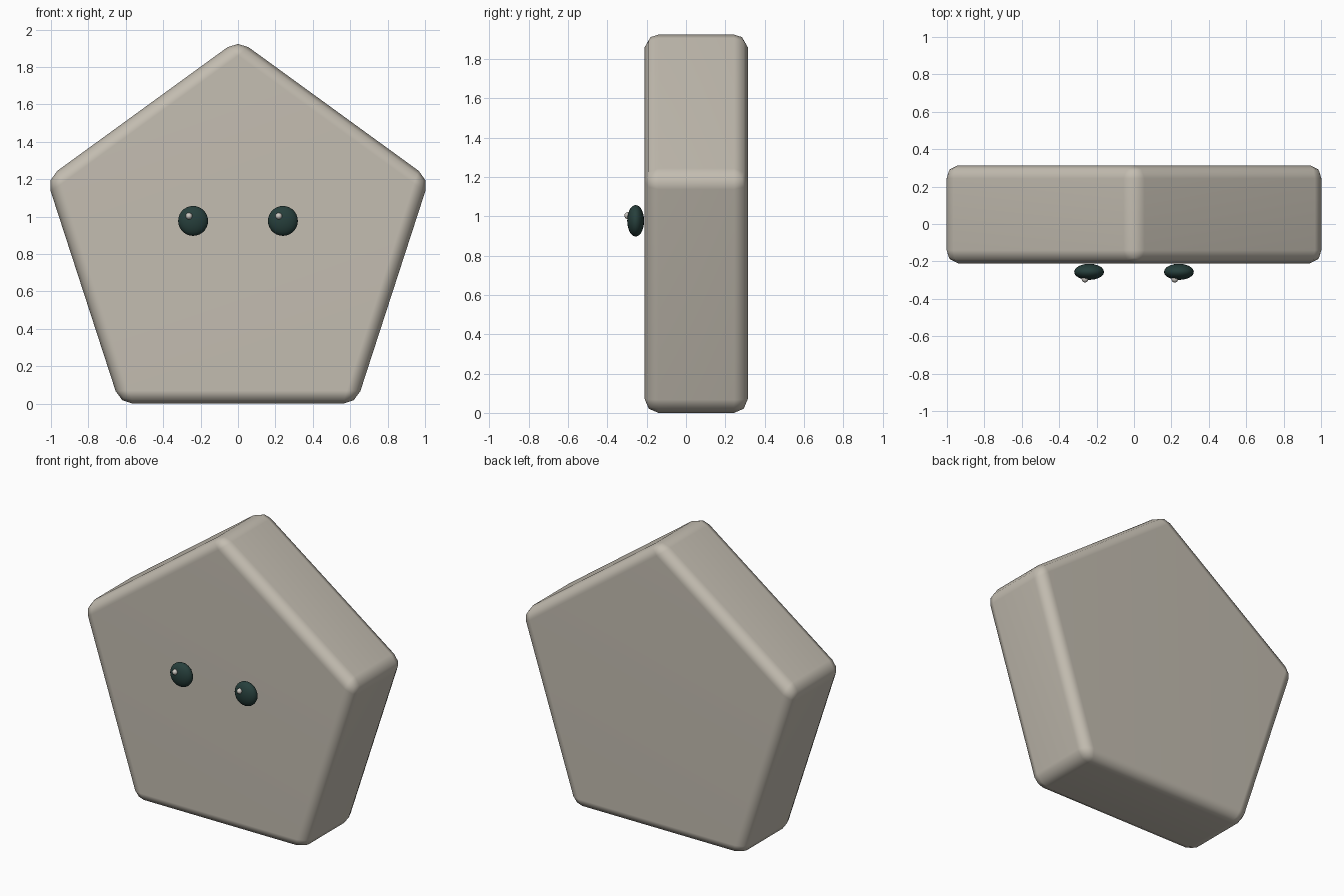
import bpy, bmesh, math

if "Cube" in bpy.data.objects:
    bpy.data.objects.remove(bpy.data.objects["Cube"])

def material(name, rgb):
    m = bpy.data.materials.new(name)
    m.diffuse_color = (*rgb, 1)
    m.use_nodes = True
    m.node_tree.nodes["Principled BSDF"].inputs["Base Color"].default_value = m.diffuse_color
    return m

BODY = material("body_beige", (0.55, 0.51, 0.44))
DARK = material("eye_dark", (0.02, 0.05, 0.045))
LIGHT = material("glint_light", (0.6, 0.58, 0.54))

# Pentagon body, extruded front to back, rounded edges
R, FRONT, BACK = 1.076, -0.21, 0.314
centre_z = R * math.cos(math.pi / 5)
bm = bmesh.new()
ring = []
for i in range(5):
    a = math.pi / 2 + i * math.tau / 5
    ring.append(bm.verts.new((R * math.cos(a), FRONT, centre_z + R * math.sin(a))))
face = bm.faces.new(ring)
ext = bmesh.ops.extrude_face_region(bm, geom=[face])
moved = [v for v in ext["geom"] if isinstance(v, bmesh.types.BMVert)]
bmesh.ops.translate(bm, verts=moved, vec=(0, BACK - FRONT, 0))
bmesh.ops.recalc_face_normals(bm, faces=bm.faces)
mesh = bpy.data.meshes.new("body")
bm.to_mesh(mesh)
bm.free()
mesh.materials.append(BODY)
mesh.shade_smooth()
body = bpy.data.objects.new("body", mesh)
bpy.context.collection.objects.link(body)
bevel = body.modifiers.new("rounded_edges", 'BEVEL')
bevel.width, bevel.segments, bevel.limit_method = 0.07, 2, 'NONE'
body.modifiers.new("flat_face_shading", 'WEIGHTED_NORMAL')

def ball(name, loc, size, mat, segments, rings):
    bpy.ops.mesh.primitive_uv_sphere_add(segments=segments, ring_count=rings, radius=1, location=loc)
    ob = bpy.context.object
    ob.name, ob.scale = name, size
    ob.data.materials.append(mat)
    ob.data.shade_smooth()

# Eyes with small highlights, both highlights on the same side
for side, x in (("left", -0.24), ("right", 0.24)):
    ball(side + "_eye", (x, -0.256, 0.977), (0.08, 0.043, 0.08), DARK, 20, 14)
    ball(side + "_eye_glint", (x - 0.022, -0.295, 1.003), (0.018, 0.018, 0.018), LIGHT, 12, 8)
